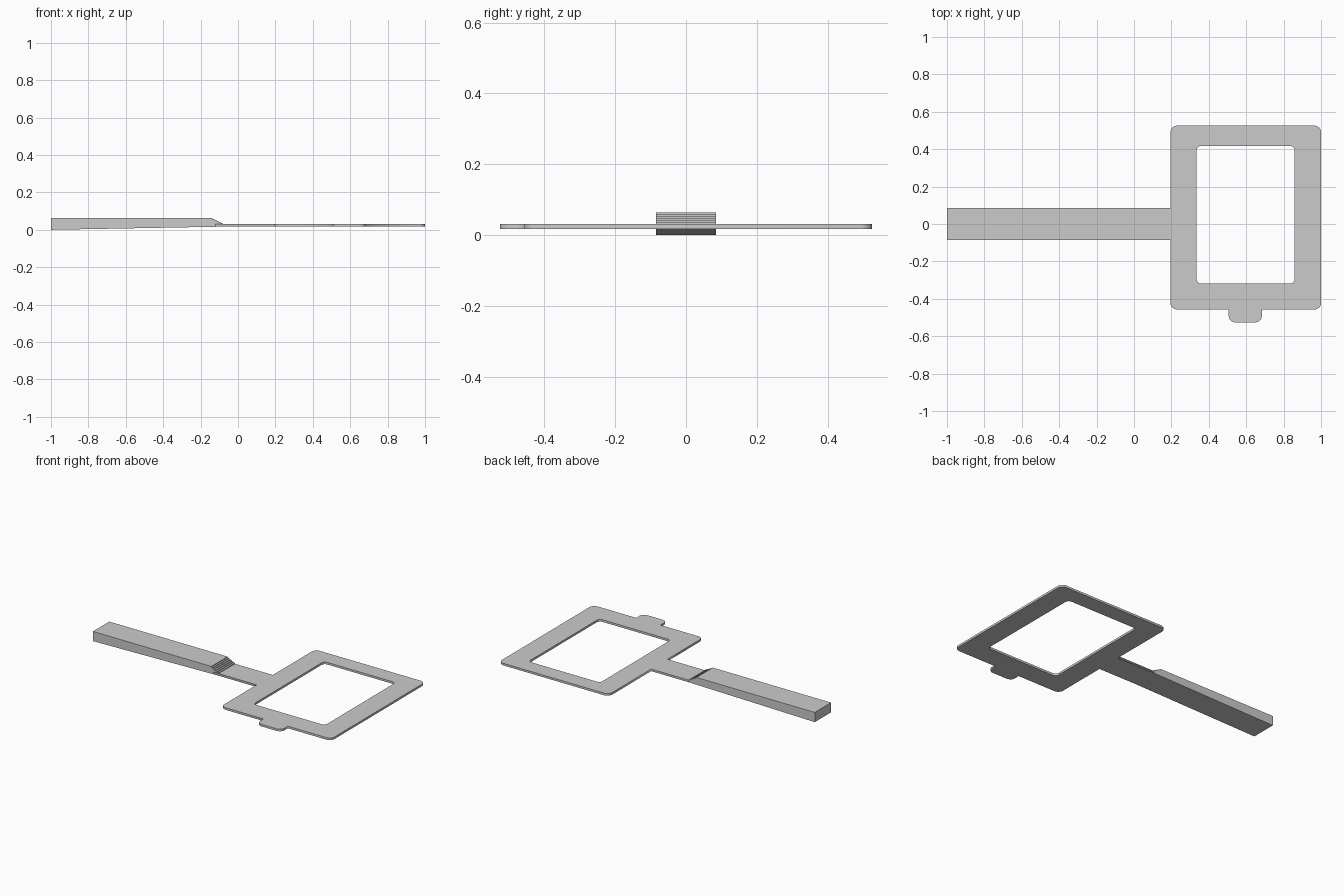
import bpy, bmesh, math
from mathutils import Vector

if "Cube" in bpy.data.objects:
    bpy.data.objects.remove(bpy.data.objects["Cube"])

Z0, Z1 = 0.017, 0.031      # plate underside and top
HALF = 0.085               # half width of the handle


def rounded(points, steps=6):
    """Outline from (x, y, radius) corners, each non-zero radius becoming an arc."""
    out = []
    n = len(points)
    for i, (x, y, r) in enumerate(points):
        p = Vector((x, y))
        if r == 0:
            out.append(p)
            continue
        a = (Vector(points[i - 1][:2]) - p).normalized()
        b = (Vector(points[(i + 1) % n][:2]) - p).normalized()
        centre = p + (a + b) * r
        for k in range(steps + 1):
            t = math.pi / 2 * k / steps
            out.append(centre - b * r * math.cos(t) - a * r * math.sin(t))
    return out


def flat_plate(name, outlines, z0, z1):
    """Filled 2D outlines (inner ones become holes) given a thickness."""
    cu = bpy.data.curves.new(name + "_outline", 'CURVE')
    cu.dimensions = '2D'
    cu.fill_mode = 'BOTH'
    cu.extrude = (z1 - z0) / 2
    for pts in outlines:
        s = cu.splines.new('POLY')
        s.points.add(len(pts) - 1)
        for sp, p in zip(s.points, pts):
            sp.co = (p.x, p.y, 0, 1)
        s.use_cyclic_u = True
    ob = bpy.data.objects.new(name, cu)
    bpy.context.collection.objects.link(ob)
    ob.location.z = (z0 + z1) / 2
    bpy.ops.object.select_all(action='DESELECT')
    ob.select_set(True)
    bpy.context.view_layer.objects.active = ob
    bpy.ops.object.convert(target='MESH')
    return bpy.context.object


def side_profile(name, profile, half_width):
    """Extrude an (x, z) profile across y."""
    bm = bmesh.new()
    face = bm.faces.new([bm.verts.new((x, -half_width, z)) for x, z in profile])
    res = bmesh.ops.extrude_face_region(bm, geom=[face])
    moved = [g for g in res['geom'] if isinstance(g, bmesh.types.BMVert)]
    bmesh.ops.translate(bm, verts=moved, vec=(0, 2 * half_width, 0))
    bmesh.ops.recalc_face_normals(bm, faces=bm.faces)
    me = bpy.data.meshes.new(name)
    bm.to_mesh(me)
    bm.free()
    ob = bpy.data.objects.new(name, me)
    bpy.context.collection.objects.link(ob)
    return ob


# Open frame with neck and side tab
R = 0.035
outer = rounded([
    (-0.12, -HALF, 0), (0.195, -HALF, 0),
    (0.195, -0.457, R), (0.506, -0.457, 0),
    (0.506, -0.526, R), (0.684, -0.526, R),
    (0.684, -0.457, 0), (1.0, -0.457, R),
    (1.0, 0.526, R), (0.195, 0.526, R),
    (0.195, HALF, 0), (-0.12, HALF, 0)])
window = rounded([
    (0.335, -0.319, 0.025), (0.858, -0.319, 0.025),
    (0.858, 0.418, 0.025), (0.335, 0.418, 0.025)])
flat_plate("open_frame", [outer, window], Z0, Z1)

# Tapered grip with a finely stepped ramp down to the neck
TOP, X_TOP, X_END, STEPS = 0.064, -0.136, -0.082, 6
ramp = []
for i in range(STEPS):
    x = X_TOP + (X_END - X_TOP) * i / (STEPS - 1)
    ramp += [(x, TOP + (Z1 - TOP) * i / STEPS),
             (x, TOP + (Z1 - TOP) * (i + 1) / STEPS)]
grip = [(-1, 0), (-1, TOP)] + ramp + [(X_END, Z0)]
side_profile("grip", grip, HALF)
